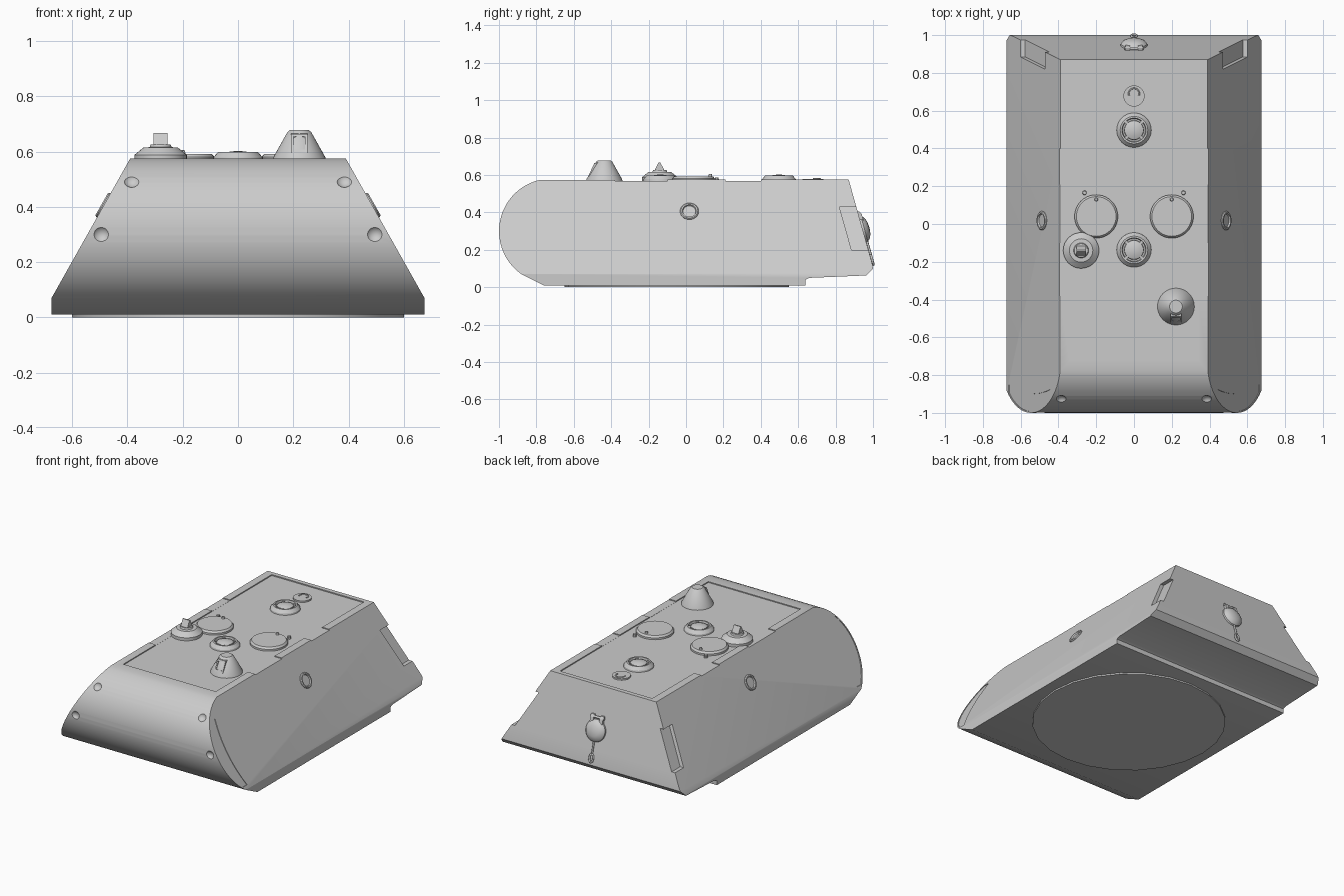
import bpy, bmesh
from math import sin, cos, pi, radians, sqrt
from mathutils import Vector, Matrix

if "Cube" in bpy.data.objects:
    bpy.data.objects.remove(bpy.data.objects["Cube"])

TOP = 0.575
SIDE_N = Vector((0.871, 0, 0.491))
BACK_N = Vector((0, 0.963, 0.269))


def side_x(z):
    return 0.675 - (z - 0.07) * 0.285 / 0.505


def back_y(z):
    return 0.87 + (TOP - z) * 0.28


def finish(name, bm, smooth=True):
    bmesh.ops.remove_doubles(bm, verts=bm.verts, dist=1e-5)
    bmesh.ops.recalc_face_normals(bm, faces=bm.faces)
    me = bpy.data.meshes.new(name)
    bm.to_mesh(me)
    bm.free()
    ob = bpy.data.objects.new(name, me)
    bpy.context.collection.objects.link(ob)
    if smooth:
        shade(ob)
    return ob


def activate(ob):
    bpy.ops.object.select_all(action='DESELECT')
    ob.select_set(True)
    bpy.context.view_layer.objects.active = ob


def shade(ob):
    activate(ob)
    bpy.ops.object.shade_smooth_by_angle(angle=radians(30))


def loft(name, a, b, smooth=False):
    """Closed prism between two matching outlines."""
    bm = bmesh.new()
    va, vb = [bm.verts.new(p) for p in a], [bm.verts.new(p) for p in b]
    bm.faces.new(va)
    bm.faces.new(vb)
    for i in range(len(a)):
        j = (i + 1) % len(a)
        bm.faces.new((va[i], va[j], vb[j], vb[i]))
    return finish(name, bm, smooth)


def box(name, x0, x1, y0, y1, z0, z1):
    q = [(x0, y0), (x1, y0), (x1, y1), (x0, y1)]
    return loft(name, [(x, y, z0) for x, y in q], [(x, y, z1) for x, y in q])


def lathe(name, profile, loc, normal=(0, 0, 1), segs=32):
    """Revolve (radius, height) points; profile starts and ends on the axis."""
    bm = bmesh.new()
    vs = [bm.verts.new((r, 0, h)) for r, h in profile]
    es = [bm.edges.new(e) for e in zip(vs, vs[1:])]
    bmesh.ops.spin(bm, geom=vs + es, cent=(0, 0, 0), axis=(0, 0, 1),
                   angle=2 * pi, steps=segs, use_duplicate=False)
    bmesh.ops.remove_doubles(bm, verts=bm.verts, dist=1e-5)
    rot = Vector(normal).to_track_quat('Z', 'Y').to_matrix().to_4x4()
    bm.transform(Matrix.Translation(loc) @ rot)
    return finish(name, bm)


def cut(target, cutter):
    cutter.hide_render = True
    activate(target)
    m = target.modifiers.new("cut", 'BOOLEAN')
    m.operation, m.solver, m.object = 'DIFFERENCE', 'EXACT', cutter
    bpy.ops.object.modifier_apply(modifier=m.name)
    bpy.data.objects.remove(cutter)


def tube(name, pts, r, cyclic=False):
    cu = bpy.data.curves.new(name, 'CURVE')
    cu.dimensions, cu.bevel_depth, cu.bevel_resolution = '3D', r, 2
    cu.use_fill_caps = True
    sp = cu.splines.new('POLY')
    sp.points.add(len(pts) - 1)
    for p, co in zip(sp.points, pts):
        p.co = (*co, 1)
    sp.use_cyclic_u = cyclic
    ob = bpy.data.objects.new(name, cu)
    bpy.context.collection.objects.link(ob)


# Hull: side profile with rounded nose, sloped tail, stepped underside
arc = [radians(102.5 + 132.5 * i / 22) for i in range(23)]
prof = [(-0.719 + 0.281 * cos(a), 0.30 + 0.281 * sin(a)) for a in arc]
prof += [(-0.76, 0.01), (0.64, 0.01), (0.64, 0.04), (0.66, 0.05), (0.965, 0.063),
         (1.0, 0.10), (back_y(0.13), 0.13), (0.87, TOP)]
hull = loft("hull", [(-0.675, y, z) for y, z in prof], [(0.675, y, z) for y, z in prof])
bm = bmesh.new()
bm.from_mesh(hull.data)
for s in (-1, 1):
    # slice the sloping flanks
    res = bmesh.ops.bisect_plane(bm, geom=bm.verts[:] + bm.edges[:] + bm.faces[:], dist=1e-5,
                                 plane_co=(s * 0.675, 0, 0.07),
                                 plane_no=(s * SIDE_N.x, 0, SIDE_N.z), clear_outer=True)
    bmesh.ops.holes_fill(bm, edges=[e for e in bm.edges if e.is_boundary], sides=0)
bmesh.ops.recalc_face_normals(bm, faces=bm.faces)
bm.to_mesh(hull.data)
bm.free()

# Shallow recessed deck with drain gaps in its rim
cut(hull, box("deck_cutter", -0.34, 0.34, -0.72, 0.84, 0.568, 0.7))
for s in (-1, 1):
    for y0, y1 in ((0.21, 0.40), (-0.38, -0.10)):
        x0, x1 = sorted((s * 0.33, s * 0.6))
        cut(hull, box("gap_cutter", x0, x1, y0, y1, 0.569, 0.7))

# Flank cuts: rear corner pockets and nose crescents
pocket = [(0.82, 0.43), (1.1, 0.43), (1.1, 0.20), (0.885, 0.20)]
zs = [0.09 + 0.39 * i / 12 for i in range(13)]
crescent = [(-0.899 + 0.9 * (z - 0.32) ** 2, z) for z in zs]
crescent += [(-0.719 - sqrt(0.274 ** 2 - (z - 0.30) ** 2), z) for z in reversed(zs)]
for s in (-1, 1):
    for pts, depth in ((pocket, 0.025), (crescent, 0.004)):
        cut(hull, loft("flank_cutter", [(s * (side_x(z) - depth), y, z) for y, z in pts],
                       [(s * (side_x(z) + 0.1), y, z) for y, z in pts]))
    # Dished sockets on the nose
    for x, z in ((0.385, 0.49), (0.495, 0.30)):
        n = Vector((0, -sqrt(0.281 ** 2 - (z - 0.30) ** 2), z - 0.30)).normalized()
        c = Vector((s * x, -0.719, 0.30)) + n * 0.302
        ball = [(0.034 * sin(pi * i / 12), -0.034 * cos(pi * i / 12)) for i in range(13)]
        cut(hull, lathe("socket_cutter", ball, c, n, 20))
shade(hull)

# Round base plate under the hull
lathe("base_plate", [(0, 0), (0.6, 0), (0.6, 0.02), (0, 0.02)], (0, -0.05, 0), segs=24)

for s in (-1, 1):
    # Side ports
    lathe("side_port", [(0, -0.02), (0.05, -0.02), (0.05, 0.004), (0.045, 0.009), (0.037, 0.009),
                        (0.034, 0), (0, 0)],
          (s * side_x(0.405), 0.018, 0.405), (s * SIDE_N.x, 0, SIDE_N.z))
    # Large round hatches with a peg and a stop
    lathe("hatch", [(0, 0), (0.115, 0), (0.115, 0.014), (0.105, 0.026), (0, 0.026)],
          (s * 0.2, 0.04, 0.566), segs=40)
    lathe("hatch_peg", [(0, 0), (0.01, 0), (0.008, 0.014), (0, 0.016)], (s * 0.2, 0.13, 0.59), segs=12)
    lathe("hatch_stop", [(0, 0), (0.012, 0), (0.01, 0.02), (0, 0.022)], (s * 0.262, 0.165, 0.566), segs=10)

# Domed ventilators on the centreline
for y in (0.497, -0.137):
    lathe("ventilator", [(0, 0), (0.092, 0), (0.09, 0.012), (0.073, 0.032), (0.064, 0.032),
                         (0.06, 0.014), (0.052, 0.014), (0.05, 0.026), (0.03, 0.034), (0, 0.037)],
          (0, y, 0.566))
    for i in range(4):
        a = pi / 4 + i * pi / 2
        lathe("ventilator_rib", [(0, 0), (0.009, 0), (0.009, 0.017), (0, 0.017)],
              (0.057 * cos(a), y + 0.057 * sin(a), 0.578), segs=8)

# Small flush cap with a curved handle
lathe("filler_cap", [(0, 0), (0.056, 0), (0.056, 0.012), (0, 0.012)], (0, 0.678, 0.566), segs=28)
tube("cap_handle", [(0.028 * cos(a), 0.69 + 0.028 * sin(a), 0.579)
                    for a in [radians(-20 + 20 * i) for i in range(12)]], 0.004)

# Sighting cupola with a wedge-topped scope
lathe("cupola", [(0, 0), (0.095, 0), (0.095, 0.022), (0.062, 0.049), (0.04, 0.05), (0.036, 0.06),
                 (0, 0.06)], (-0.28, -0.14, 0.566))
loft("scope_wedge", *[[(x, -0.167, 0.61), (x, -0.117, 0.61), (x, -0.117, 0.628), (x, -0.138, 0.668),
                       (x, -0.146, 0.668), (x, -0.167, 0.628)] for x in (-0.305, -0.255)])

# Conical cupola with a framed viewing window
lathe("cone_cupola", [(0, 0), (0.098, 0), (0.095, 0.012), (0.043, 0.105), (0.034, 0.112), (0, 0.112)],
      (0.222, -0.437, 0.566), segs=40)
frame = loft("window_frame", *[[(x, -0.45, 0.59), (x, -0.522, 0.595), (x, -0.49, 0.664), (x, -0.45, 0.668)]
                               for x in (0.192, 0.252)])
cut(frame, box("window_cutter", 0.201, 0.243, -0.6, -0.488, 0.607, 0.655))

# Tail fitting: dome, hinge tabs and a hanging pull
tail = Vector((0, back_y(0.31), 0.31))
lathe("tail_dome", [(0, -0.01), (0.072, -0.01), (0.07, 0.01), (0.058, 0.024), (0.035, 0.034), (0, 0.038)],
      tail, BACK_N)
for s in (-1, 1):
    x0, x1 = sorted((s * 0.022, s * 0.046))
    loft("hinge_tab", *[[(x, back_y(z) + d, z) for d, z in
                         ((-0.01, 0.35), (0.018, 0.35), (0.018, 0.39), (0.01, 0.405), (-0.01, 0.405))]
                        for x in (x0, x1)])
tube("hinge_pin", [(x, back_y(0.392) + 0.008, 0.392) for x in (-0.05, 0.05)], 0.008)
tube("pull_cord", [(0, back_y(z) + 0.006, z) for z in (0.26, 0.22, 0.165)], 0.006)
tube("pull_loop", [(0.014 * cos(a), back_y(0.145 + 0.025 * sin(a)) + 0.006, 0.145 + 0.025 * sin(a))
                   for a in [2 * pi * i / 16 for i in range(16)]], 0.006, True)
